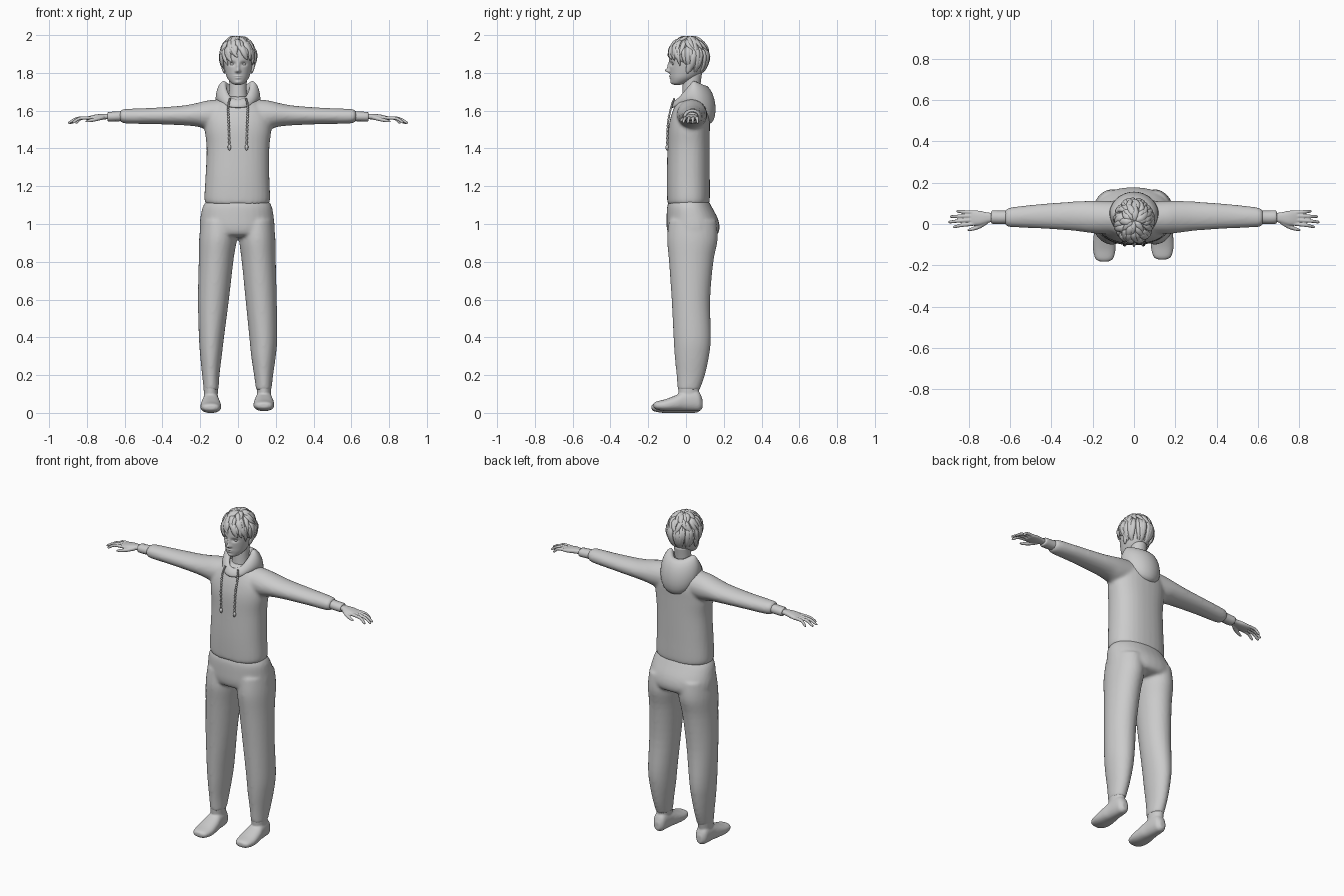
import bpy, bmesh, random
from math import sin, cos, pi, exp, radians
from mathutils import Vector

random.seed(4)


def spline(rows, k):
    """Catmull-Rom resampling of equal-length tuples."""
    out = []
    for i in range(len(rows) - 1):
        a, b, c, d = rows[max(i - 1, 0)], rows[i], rows[i + 1], rows[min(i + 2, len(rows) - 1)]
        for j in range(k):
            t = j / k
            out.append(tuple(q + t * ((r - p) / 2 + t * (p - 2.5 * q + 2 * r - s / 2 + t * ((s - p) / 2 + 1.5 * (q - r))))
                             for p, q, r, s in zip(a, b, c, d)))
    return out + [tuple(rows[-1])]


def skin(bm, loops, closed=False):
    """Bridge loops of points; cap the ends unless the loops form a ring."""
    rings = [[bm.verts.new(p) for p in loop] for loop in loops]
    n, m = len(rings[0]), len(rings)
    for i in range(m if closed else m - 1):
        a, b = rings[i], rings[(i + 1) % m]
        for j in range(n):
            bm.faces.new((a[j], a[(j + 1) % n], b[(j + 1) % n], b[j]))
    if not closed:
        bm.faces.new(rings[0])
        bm.faces.new(rings[-1])


def loft(bm, axis, rows, n=32, k=4, power=2.0, rib=0.0, sx=1):
    """rows: position on axis, then low/high bounds on the two other axes."""
    loops = []
    for t, l1, h1, l2, h2 in spline(rows, k):
        loop = []
        for j in range(n):
            a = 2 * pi * j / n
            c, s = cos(a), sin(a)
            f = 1 - rib * (j % 2)
            u = (l1 + h1) / 2 + (h1 - l1) / 2 * f * (abs(c) ** (2 / power)) * (1 if c > 0 else -1)
            v = (l2 + h2) / 2 + (h2 - l2) / 2 * f * (abs(s) ** (2 / power)) * (1 if s > 0 else -1)
            x, y, z = {'x': (t, u, v), 'y': (u, t, v), 'z': (u, v, t)}[axis]
            loop.append((x * sx, y, z))
        loops.append(loop)
    skin(bm, loops)


def tube(bm, rows, n=8, k=4, flat=1.0, out=None):
    """rows: x, y, z, radius. flat thins the tube along the out direction."""
    pts = spline(rows, k)
    loops = []
    for i, p in enumerate(pts):
        d = (Vector(pts[min(i + 1, len(pts) - 1)][:3]) - Vector(pts[max(i - 1, 0)][:3])).normalized()
        ref = out(Vector(p[:3])) if out else Vector((0.1, 1, 0.2))
        u = d.cross(ref).normalized()
        v = u.cross(d)
        loops.append([Vector(p[:3]) + max(p[3], .0005) * (u * cos(2 * pi * j / n) + v * flat * sin(2 * pi * j / n)) for j in range(n)])
    skin(bm, loops)


def finish(name, bm, voxel=None, smooth=5):
    bmesh.ops.recalc_face_normals(bm, faces=bm.faces)
    me = bpy.data.meshes.new(name)
    bm.to_mesh(me)
    bm.free()
    for p in me.polygons:
        p.use_smooth = True
    ob = bpy.data.objects.new(name, me)
    bpy.context.collection.objects.link(ob)
    if voxel:
        m = ob.modifiers.new("fuse", 'REMESH')
        m.mode, m.voxel_size, m.use_smooth_shade = 'VOXEL', voxel, True
        m = ob.modifiers.new("soften", 'SMOOTH')
        m.factor, m.iterations = 0.5, smooth
    return ob


# Hoodie body and sleeves
bm = bmesh.new()
loft(bm, 'z', [(1.105, -.165, .16, -.095, .12), (1.13, -.178, .17, -.1, .126), (1.25, -.172, .166, -.102, .126),
               (1.4, -.166, .166, -.098, .126), (1.5, -.176, .176, -.094, .126), (1.57, -.172, .172, -.08, .126),
               (1.625, -.135, .135, -.06, .115), (1.66, -.085, .085, -.045, .1), (1.675, -.05, .05, -.02, .08)], power=2.3)
for s in (-1, 1):
    loft(bm, 'x', [(.06, -.05, .11, 1.5, 1.664), (.16, -.048, .112, 1.503, 1.654), (.22, -.042, .112, 1.516, 1.64),
                   (.3, -.032, .108, 1.523, 1.626), (.45, -.022, .097, 1.529, 1.615), (.58, -.016, .083, 1.531, 1.61),
                   (.615, -.012, .074, 1.537, 1.606), (.627, .005, .06, 1.55, 1.59)], sx=s)
finish("hoodie", bm, .009)

# Trousers: hips and two slightly different legs
bm = bmesh.new()
loft(bm, 'z', [(1.125, -.165, .16, -.09, .118), (1.09, -.187, .18, -.1, .137), (1.03, -.2, .19, -.103, .168),
               (.98, -.203, .195, -.102, .178), (.945, -.195, .19, -.09, .165), (.93, -.17, .165, -.05, .12)], power=2.2)
loft(bm, 'z', [(1.02, -.195, -.01, -.09, .16), (.92, -.206, -.008, -.1, .168), (.8, -.208, -.025, -.09, .145),
               (.6, -.212, -.048, -.076, .128), (.4, -.207, -.074, -.066, .132), (.3, -.2, -.086, -.06, .122),
               (.2, -.19, -.098, -.05, .1), (.12, -.181, -.103, -.044, .072)])
loft(bm, 'z', [(1.02, .01, .188, -.09, .16), (.92, .006, .198, -.1, .168), (.8, .02, .2, -.09, .145),
               (.6, .04, .205, -.076, .128), (.4, .06, .208, -.066, .132), (.3, .07, .2, -.06, .122),
               (.2, .085, .186, -.05, .1), (.12, .096, .177, -.044, .072)])
finish("trousers", bm, .009)

# Feet with ankles
for side, cx, cz in (("right", -.144, 0), ("left", .137, .01)):
    bm = bmesh.new()
    rows = [(-.182, .02, .02, .04), (-.168, .043, .008, .05), (-.12, .055, 0, .062), (-.06, .052, 0, .085),
            (-.02, .045, 0, .105), (.03, .04, 0, .115), (.06, .034, .002, .1), (.078, .016, .015, .06)]
    loft(bm, 'y', [(y + cz, cx - w, cx + w, a + cz, b + cz) for y, w, a, b in rows], power=2.3)
    loft(bm, 'z', [(.04, cx - .036, cx + .036, -.035, .06), (.1, cx - .037, cx + .037, -.04, .066),
                   (.16, cx - .039, cx + .039, -.044, .078)])
    finish(side + "_foot", bm, .005, 4)

# Ribbed cuffs and hands
for side, s in (("right", -1), ("left", 1)):
    bm = bmesh.new()
    loft(bm, 'x', [(.61, .002, .066, 1.545, 1.598), (.65, -.001, .066, 1.543, 1.595),
                   (.685, .001, .066, 1.543, 1.593), (.692, .008, .058, 1.55, 1.587)], n=48, rib=.1, sx=s)
    finish(side + "_cuff", bm)
    bm = bmesh.new()
    loft(bm, 'x', [(.67, .012, .052, 1.555, 1.583), (.71, .006, .056, 1.554, 1.583), (.75, -.006, .064, 1.55, 1.58),
                   (.785, -.006, .066, 1.548, 1.572), (.8, .002, .06, 1.551, 1.566)], power=2.4, sx=s)
    for y0, y1, tip, drop in ((.001, -.014, .878, .022), (.02, .01, .9, .024), (.039, .036, .893, .026), (.056, .062, .862, .024)):
        mid = (.785 + tip) / 2 + .005
        tube(bm, [(s * .77, y0, 1.562, .0095), (s * mid, (y0 + y1) / 2, 1.559, .0088),
                  (s * (tip - .008), y1, 1.562 - drop, .0072), (s * tip, y1, 1.559 - drop, .003)])
    tube(bm, [(s * .715, .012, 1.565, .013), (s * .75, -.012, 1.555, .011), (s * .785, -.025, 1.547, .009),
              (s * .808, -.03, 1.542, .004)])
    finish(side + "_hand", bm, .0035, 3)

# Hood: a collar ring, low at the throat and hanging as a pouch at the back
bm = bmesh.new()
section = spline([(1.615, 1.66, .012, .095), (1.64, 1.715, .02, .075), (1.635, 1.755, .026, .06),
                  (1.58, 1.75, .038, .065), (1.53, 1.735, .046, .074)], 20)
loops = []
for i in range(64):
    a = 2 * pi * i / 64
    zl, zh, th, yr = section[round((1 + cos(a)) / 2 * 80)]
    loop = []
    for j in range(20):
        b = 2 * pi * j / 20
        out = th * cos(b) - .012 * sin(b)
        loop.append(((.088 + out) * sin(a), .035 + (yr + out) * cos(a), (zl + zh) / 2 + (zh - zl) / 2 * sin(b)))
    loops.append(loop)
skin(bm, loops, closed=True)
finish("hood", bm)

# Twisted drawstrings with knotted ends
for side, s in (("right", -1), ("left", 1)):
    bm = bmesh.new()
    path = spline([(s * .042, -.062, 1.665), (s * .052, -.078, 1.62), (s * .049, -.096, 1.53), (s * .045, -.1, 1.39)], 14)
    tube(bm, [(*p, .009 if i in (39, 40) else (.0035, .0065)[i % 2]) for i, p in enumerate(path)], k=2)
    finish(side + "_drawstring", bm)

# Neck
bm = bmesh.new()
loft(bm, 'z', [(1.6, -.06, .06, -.03, .085), (1.66, -.05, .05, -.022, .075), (1.72, -.046, .046, -.018, .075),
               (1.8, -.048, .048, -.015, .085)])
finish("neck", bm)

# Head, with face features pushed in or out of the front
bm = bmesh.new()
loft(bm, 'z', [(1.737, -.016, .016, -.062, -.03), (1.745, -.034, .034, -.076, 0), (1.77, -.055, .055, -.082, .05),
               (1.8, -.067, .067, -.085, .085), (1.84, -.076, .076, -.088, .105), (1.88, -.08, .08, -.09, .112),
               (1.92, -.077, .077, -.083, .108), (1.96, -.058, .058, -.055, .088), (1.98, -.025, .025, -.02, .05)], n=96, k=10)
bumps = [(0, 1.812, -.024, .01, .011), (0, 1.835, -.011, .008, .018), (.03, 1.848, .012, .015, .01), (-.03, 1.848, .012, .015, .01),
         (0, 1.783, -.006, .017, .004), (0, 1.772, -.006, .014, .004), (0, 1.75, -.005, .015, .008),
         (.011, 1.808, -.006, .005, .005), (-.011, 1.808, -.006, .005, .005)]
for v in bm.verts:
    if v.co.y < 0:
        v.co.y += sum(d * exp(-((v.co.x - x) / w) ** 2 - ((v.co.z - z) / h) ** 2) for x, z, d, w, h in bumps)
finish("head", bm)

# Eyes and ears
for side, s in (("right", -1), ("left", 1)):
    bm = bmesh.new()
    loft(bm, 'z', [(1.837, s * .03 - .003, s * .03 + .003, -.066, -.055), (1.841, s * .03 - .012, s * .03 + .012, -.073, -.05),
                   (1.847, s * .03 - .014, s * .03 + .014, -.075, -.05), (1.855, s * .03 - .004, s * .03 + .004, -.068, -.055)], n=16)
    finish(side + "_eye", bm)
    bm = bmesh.new()
    loft(bm, 'z', [(1.798, .068, .074, .004, .014), (1.81, .068, .082, 0, .024), (1.84, .07, .091, .002, .038),
                   (1.855, .072, .092, .006, .038), (1.864, .075, .084, .012, .028)], n=16, sx=s)
    finish(side + "_ear", bm)

# Hair: a scalp cap plus three layers of tapering locks flowing from the crown
C = Vector((0, .014, 1.886))


def scalp(p, a, lift=1.0):
    return C + lift * Vector((.089 * sin(p) * sin(a), -.103 * sin(p) * cos(a), .102 * cos(p)))


def hairline(a):
    return radians(76 + 68 * ((1 - cos(a)) / 2) ** .75)


bm = bmesh.new()
skin(bm, [[scalp(max(.02, hairline(2 * pi * j / 48) * i / 14), 2 * pi * j / 48) for j in range(48)] for i in range(15)])
finish("hair_cap", bm)

bm = bmesh.new()
for count, start, length in ((13, 4, 45), (22, 30, 48), (30, 55, 0)):
    for i in range(count):
        a = 2 * pi * (i + random.uniform(-.35, .35)) / count
        p0 = radians(start + random.uniform(-4, 8))
        p1 = p0 + radians(length + random.uniform(-8, 10)) if length else hairline(a) + radians(random.uniform(2, 24))
        p1 = min(p1, hairline(a) + .4)
        twist, r = random.uniform(-.35, .5), random.uniform(.013, .019)
        rows = []
        for f, w, lift in ((0, .45, .98), (.3, 1, 1.03), (.65, .85, 1.04), (.9, .45, 1.04), (1, .05, 1.07)):
            rows.append((*scalp(p0 + (p1 - p0) * f, a + twist * f * f, lift), r * w))
        tube(bm, rows, n=8, k=3, flat=.6, out=lambda p: p - C)
finish("hair_locks", bm)
